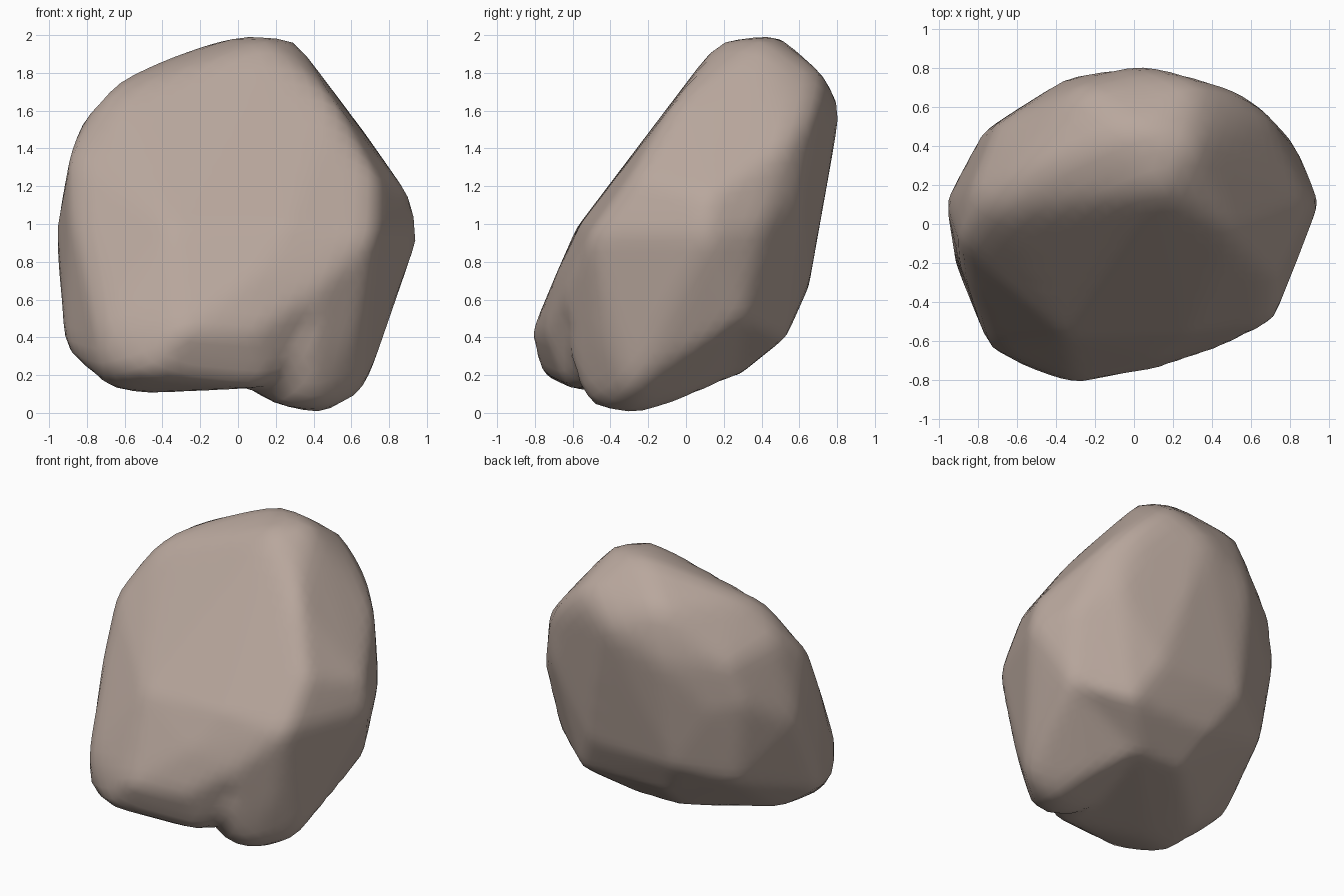
import bpy
import bmesh
from mathutils import Vector
from mathutils.bvhtree import BVHTree

cube = bpy.data.objects.get("Cube")
if cube:
    bpy.data.objects.remove(cube, do_unlink=True)

# Key corners of the leaning main lobe, crown first
MAIN_LOBE = [
    (.1, .48, 2), (0, .49, 2), (-.14, .42, 1.97), (.3, .4, 1.98),
    (.15, .17, 1.97), (.32, .73, 1.79), (-.28, .7, 1.79), (-.58, .26, 1.8),
    (-.69, .06, 1.7), (.5, -.05, 1.66), (.06, .82, 1.62), (.5, .7, 1.63),
    (-.84, .17, 1.52), (.69, .56, 1.46), (-.33, .76, 1.45), (-.7, .52, 1.43),
    (-.89, -.1, 1.37), (.73, -.28, 1.25), (-.78, .47, 1.15), (.92, .12, 1.13),
    (.83, .41, 1), (.72, -.5, .95), (.96, .1, .93), (-.97, .12, .94),
    (-.89, -.22, 1.06), (-.35, -.58, .98), (.28, -.56, 1), (.43, -.64, .66),
    (.1, -.69, .73), (.78, .3, .5), (.3, .65, .67), (-.35, .65, .67),
    (-.7, .43, .56), (.45, .53, .4), (-.92, -.2, .34), (-.74, -.64, .46),
    (-.31, -.82, .42), (-.73, -.63, .23), (-.48, -.77, .2), (.1, -.75, .43),
    (-.68, -.51, .13), (.15, -.63, .13), (-.48, -.4, .1), (-.62, -.15, .14),
    (-.16, .28, .2), (.2, .28, .2), (-.6, .59, 1.1), (.63, .61, 1.15),
    (-.2, .52, .4),
]

# Key corners of the small foot and the flank above it
FOOT_LOBE = [
    (.21, -.48, .04), (.2, -.3, .05), (.44, -.26, -.01), (.67, -.29, .11),
    (.45, -.49, .04), (.34, -.61, .2), (.61, -.47, .4), (.43, -.64, .66),
    (.05, -.4, .12), (.4, -.04, .06), (.2, .28, .2), (.78, .3, .5),
    (.67, -.48, .8), (.83, .04, .65), (.72, -.2, .33), (.72, -.5, .95),
    (.95, .1, .92), (0, 0, .9),
]


def hull_tree(points):
    """Convex lobe wrapped around its key corners."""
    bm = bmesh.new()
    for p in points:
        bm.verts.new(p)
    bmesh.ops.convex_hull(bm, input=bm.verts)
    tree = BVHTree.FromBMesh(bm)
    bm.free()
    return tree


def outer_distance(tree, centre, direction):
    hit = tree.ray_cast(centre + direction * 4, -direction)[0]
    return (hit - centre).length if hit else 0


# One skin drawn over both lobes
lobes = [hull_tree(MAIN_LOBE), hull_tree(FOOT_LOBE)]
centre = Vector((0, 0, .85))
bm = bmesh.new()
bmesh.ops.create_icosphere(bm, subdivisions=5, radius=1)
for v in bm.verts:
    d = v.co.normalized()
    v.co = centre + d * max(outer_distance(t, centre, d) for t in lobes)

# Soften the worn corners
bmesh.ops.smooth_vert(bm, verts=bm.verts, factor=.5,
                      use_axis_x=True, use_axis_y=True, use_axis_z=True)

mesh = bpy.data.meshes.new("boulder")
bm.to_mesh(mesh)
bm.free()
boulder = bpy.data.objects.new("boulder", mesh)
bpy.context.collection.objects.link(boulder)
for face in mesh.polygons:
    face.use_smooth = True

# Warm grey stone
stone = bpy.data.materials.new("warm_grey_stone")
stone.use_nodes = True
colour = (.48, .385, .335, 1)
stone.diffuse_color = colour
stone.node_tree.nodes["Principled BSDF"].inputs["Base Color"].default_value = colour
mesh.materials.append(stone)
